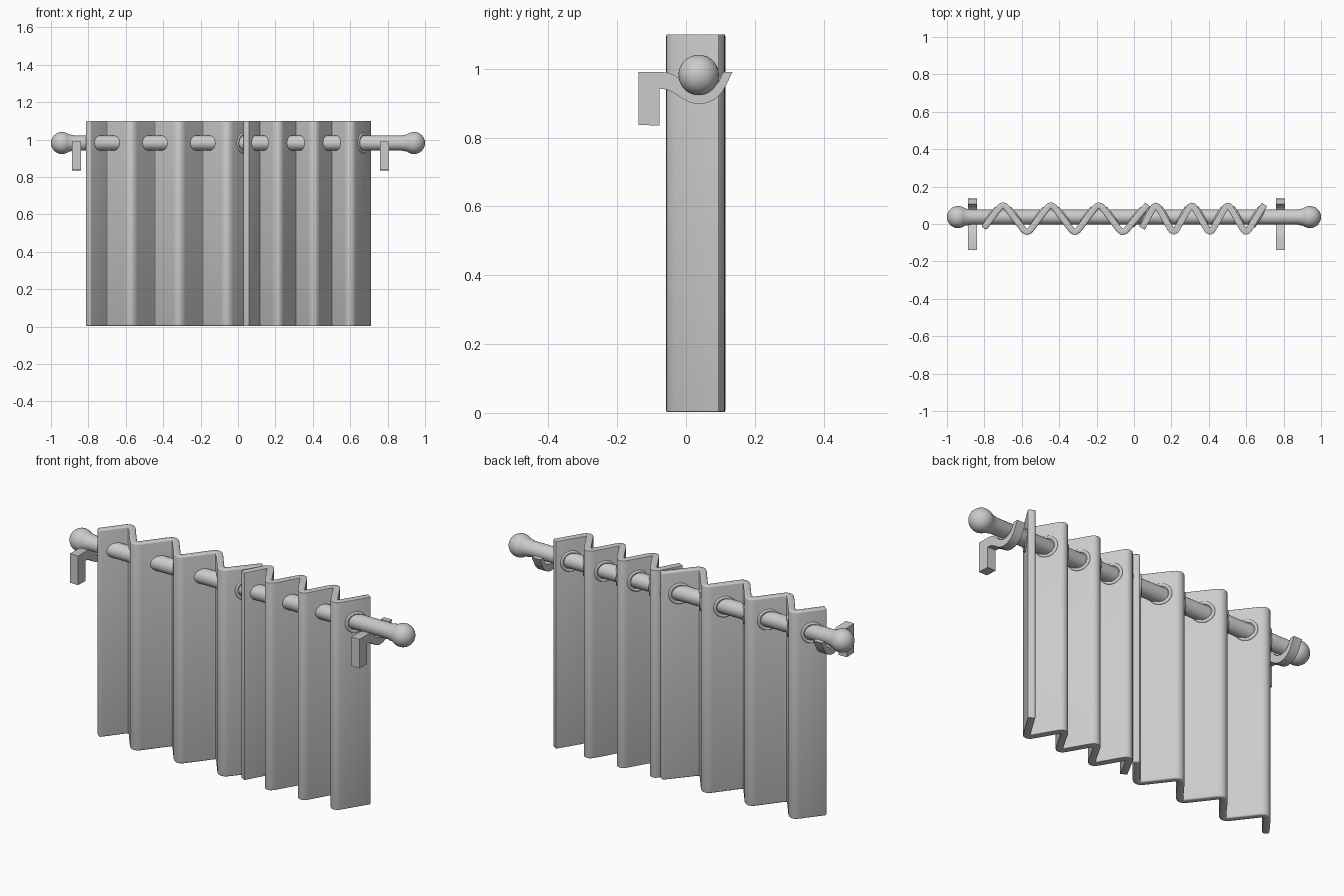
import bpy, bmesh, math
from mathutils import Vector

if "Cube" in bpy.data.objects:
    bpy.data.objects.remove(bpy.data.objects["Cube"])

ROD_Y, ROD_Z = 0.037, 0.982
THICK = 0.034


def finish(obj, angle=35):
    """Apply modifiers and smooth everything but the sharp edges."""
    bpy.ops.object.select_all(action='DESELECT')
    obj.select_set(True)
    bpy.context.view_layer.objects.active = obj
    if obj.modifiers:
        bpy.ops.object.convert(target='MESH')
    bpy.ops.object.shade_smooth_by_angle(angle=math.radians(angle))


def mesh_object(name, bm):
    bmesh.ops.recalc_face_normals(bm, faces=bm.faces)
    me = bpy.data.meshes.new(name)
    bm.to_mesh(me)
    bm.free()
    obj = bpy.data.objects.new(name, me)
    bpy.context.collection.objects.link(obj)
    return obj


def rounded(points, d=0.035, steps=6):
    """Zigzag with each inner corner replaced by a small curve."""
    out = [points[0]]
    for a, b, c in zip(points, points[1:], points[2:]):
        p, q = b + (a - b).normalized() * d, b + (c - b).normalized() * d
        for i in range(steps + 1):
            t = i / steps
            out.append(p * (1 - t) ** 2 + b * 2 * t * (1 - t) + q * t * t)
    return out + [points[-1]]


def grommet(name, pos, normal):
    bpy.ops.mesh.primitive_torus_add(
        major_radius=0.048, minor_radius=0.008, major_segments=32,
        minor_segments=10, location=pos,
        rotation=normal.to_track_quat('Z', 'Y').to_euler())
    bpy.context.object.name = name
    finish(bpy.context.object, 60)


def curtain(name, first_peak, half_pitch, start, end):
    # zigzag fold line seen from above
    folds = [Vector((first_peak + i * half_pitch, -0.055 if i % 2 else 0.112, 0))
             for i in range(6)]
    pts = [Vector(start)] + folds + [Vector(end)]
    bm = bmesh.new()
    line = rounded(pts)
    low = [bm.verts.new((p.x, p.y, 0.003)) for p in line]
    high = [bm.verts.new((p.x, p.y, 1.1)) for p in line]
    for i in range(len(line) - 1):
        bm.faces.new((low[i], low[i + 1], high[i + 1], high[i]))
    obj = mesh_object(name, bm)
    solid = obj.modifiers.new("thickness", 'SOLIDIFY')
    solid.thickness, solid.offset = THICK, 0
    soft = obj.modifiers.new("soft_edge", 'BEVEL')
    soft.width, soft.segments = 0.008, 3
    soft.limit_method, soft.angle_limit = 'ANGLE', math.radians(60)
    finish(obj, 40)
    # rings where the rod passes through the cloth
    for i, (a, b) in enumerate(zip(pts, pts[1:])):
        p = a.lerp(b, (ROD_Y - a.y) / (b.y - a.y))
        p.z = ROD_Z
        n = Vector((a.y - b.y, b.x - a.x, 0)).normalized()
        grommet(f"{name}_ring_{i}", p + n * THICK * 0.45, n)
        if i == len(pts) - 2:
            grommet(f"{name}_front_ring", p - n * THICK * 0.45, -n)


curtain("left_curtain", -0.70, 0.128, (-0.803, -0.022, 0), (0.073, 0.104, 0))
curtain("right_curtain", 0.116, 0.0965, (0.043, -0.022, 0), (0.697, 0.104, 0))

# rod with ball finials, turned as one profile around the x axis
half = [(0.0, 0.04), (0.872, 0.04), (0.882, 0.043)]
for i in range(13):
    a = math.radians(130 - i * 130 / 12)
    half.append((0.941 + 0.059 * math.cos(a), 0.059 * math.sin(a)))
profile = [(-x, r) for x, r in reversed(half[1:])] + half
bm = bmesh.new()
verts = [bm.verts.new((x, ROD_Y, ROD_Z + r)) for x, r in profile]
edges = [bm.edges.new(e) for e in zip(verts, verts[1:])]
bmesh.ops.spin(bm, geom=verts + edges, cent=(0, ROD_Y, ROD_Z), axis=(1, 0, 0),
               angle=math.tau, steps=32)
bmesh.ops.remove_doubles(bm, verts=bm.verts, dist=0.0005)
finish(mesh_object("rod_with_finials", bm))


# brackets: plate, arm and cradle as one side profile
def bracket(name, x, width=0.048):
    outer = [(-0.138, 0.991), (-0.138, 0.837), (-0.077, 0.835), (-0.077, 0.942),
             (-0.055, 0.940), (-0.036, 0.931), (-0.005, 0.910), (0.015, 0.901),
             (0.036, 0.897), (0.062, 0.901), (0.085, 0.912), (0.105, 0.932),
             (0.118, 0.955), (0.135, 0.991)]
    inner = [(0.108, 0.991), (0.095, 0.962), (0.080, 0.946), (0.060, 0.937),
             (0.036, 0.934), (0.015, 0.940), (-0.003, 0.953), (-0.018, 0.970),
             (-0.036, 0.983), (-0.060, 0.990)]
    bm = bmesh.new()
    face = bm.faces.new([bm.verts.new((x - width / 2, y, z)) for y, z in outer + inner])
    ext = bmesh.ops.extrude_face_region(bm, geom=[face], use_keep_orig=True)
    moved = [v for v in ext["geom"] if isinstance(v, bmesh.types.BMVert)]
    bmesh.ops.translate(bm, verts=moved, vec=(width, 0, 0))
    finish(mesh_object(name, bm))


bracket("left_bracket", -0.864)
bracket("right_bracket", 0.784)
